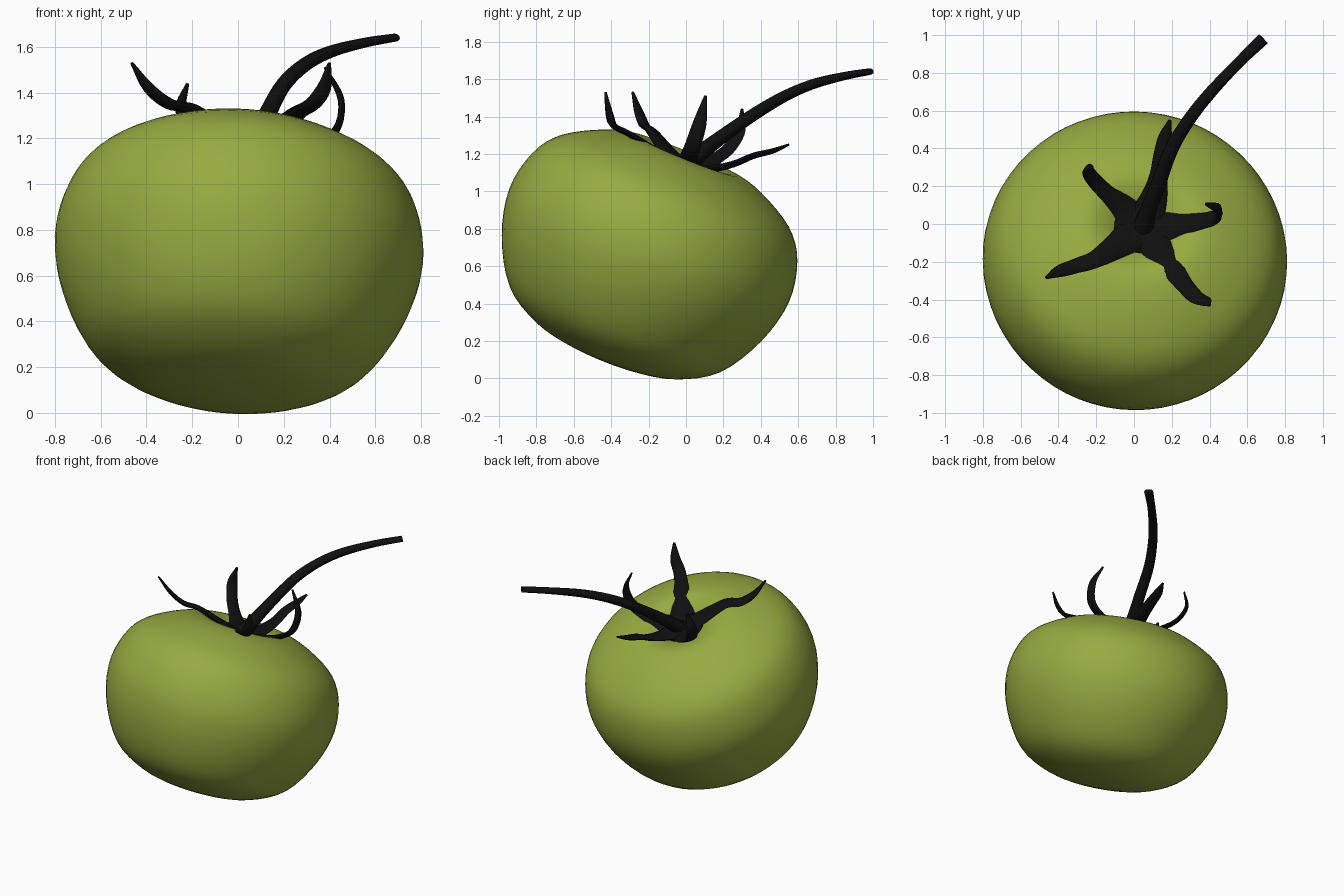
import bpy, bmesh, math
from mathutils import Vector

if "Cube" in bpy.data.objects:
    bpy.data.objects.remove(bpy.data.objects["Cube"])


def material(name, rgb):
    m = bpy.data.materials.new(name)
    m.diffuse_color = (*rgb, 1)
    m.use_nodes = True
    m.node_tree.nodes["Principled BSDF"].inputs["Base Color"].default_value = m.diffuse_color
    return m


GREEN = material("unripe green", (0.31, 0.40, 0.052))
BLACK = material("dark stem", (0.005, 0.005, 0.005))

CENTRE = Vector((0, -0.215, 0.667))
AXIS = Vector((0.075, 0.375, 0.925)).normalized()   # fruit leans back and slightly right
TILT = AXIS.to_track_quat('Z', 'Y')


def smooth_path(points, steps):
    """Catmull-Rom curve through tuples of any length."""
    p = [Vector(q) for q in points]
    p = [2 * p[0] - p[1]] + p + [2 * p[-1] - p[-2]]
    out = []
    for i in range(1, len(p) - 2):
        a, b, c, d = p[i - 1:i + 3]
        for s in range(steps):
            t = s / steps
            out.append(0.5 * (2 * b + (c - a) * t + (2 * a - 5 * b + 4 * c - d) * t ** 2
                              + (3 * b - a - 3 * c + d) * t ** 3))
    return out + [p[-2]]


def loft(name, rings, mat, angle=60):
    """Skin a list of equal closed rings and cap both ends."""
    bm = bmesh.new()
    vs = [[bm.verts.new(co) for co in ring] for ring in rings]
    n = len(vs[0])
    for a, b in zip(vs, vs[1:]):
        for i in range(n):
            bm.faces.new((a[i], a[(i + 1) % n], b[(i + 1) % n], b[i]))
    bm.faces.new(vs[0])
    bm.faces.new(vs[-1])
    bmesh.ops.recalc_face_normals(bm, faces=bm.faces)
    mesh = bpy.data.meshes.new(name)
    bm.to_mesh(mesh)
    bm.free()
    obj = bpy.data.objects.new(name, mesh)
    bpy.context.collection.objects.link(obj)
    mesh.materials.append(mat)
    bpy.ops.object.select_all(action='DESELECT')
    obj.select_set(True)
    bpy.context.view_layer.objects.active = obj
    bpy.ops.object.shade_smooth_by_angle(angle=math.radians(angle))
    return obj


def revolve(name, profile, mat, segments, steps, lobes=None):
    """Turn a (radius, height) profile about the leaning fruit axis."""
    rings = []
    for q in smooth_path(profile, steps):
        r, h = max(q[0], 0.001), q[1]
        ring = []
        for i in range(segments):
            a = math.tau * i / segments
            ring.append(CENTRE + TILT @ Vector((r * math.cos(a), r * math.sin(a), h)))
        rings.append(ring)
    return loft(name, rings, mat)


def strip(name, path, widths, thicks, mat, side=None, sides=10, steps=5):
    """Sweep an ellipse along a path; side fixes the wide direction."""
    data = smooth_path([(*p, w, t) for p, w, t in zip(path, widths, thicks)], steps)
    pts = [Vector(d[:3]) for d in data]
    rings = []
    for i, d in enumerate(data):
        tan = (pts[min(i + 1, len(pts) - 1)] - pts[max(i - 1, 0)]).normalized()
        u = (side - tan * side.dot(tan)).normalized()
        v = tan.cross(u)
        rings.append([pts[i] + u * d[3] * math.cos(math.tau * k / sides)
                      + v * d[4] * math.sin(math.tau * k / sides) for k in range(sides)])
    return loft(name, rings, mat)


# fruit body, with a dimple around the stalk
revolve("fruit_body", [(0, -0.615), (0.2, -0.605), (0.41, -0.558), (0.61, -0.435), (0.75, -0.2),
                       (0.807, 0.05), (0.765, 0.27), (0.66, 0.415), (0.46, 0.528), (0.3, 0.57),
                       (0.18, 0.535), (0.08, 0.47), (0, 0.445)], GREEN, 64, 4)

# calyx hub sitting in the dimple
revolve("calyx_hub", [(0, 0.44), (0.09, 0.475), (0.145, 0.52), (0.12, 0.53), (0.06, 0.525),
                      (0, 0.535)], BLACK, 24, 3)

# five curling sepals
HUB = CENTRE + AXIS * 0.505
SEPALS = {
    "sepal_back": [(0.10, 0.12, 1.12), (0.13, 0.25, 1.145), (0.145, 0.36, 1.19),
                   (0.165, 0.46, 1.215), (0.19, 0.55, 1.25)],
    "sepal_back_left": [(-0.05, 0.08, 1.135), (-0.13, 0.15, 1.17), (-0.21, 0.23, 1.23),
                        (-0.25, 0.29, 1.33), (-0.22, 0.30, 1.44)],
    "sepal_front_left": [(-0.08, -0.11, 1.23), (-0.2, -0.185, 1.325), (-0.3, -0.22, 1.35),
                         (-0.39, -0.25, 1.42), (-0.465, -0.285, 1.53)],
    "sepal_front_right": [(0.15, -0.16, 1.215), (0.25, -0.3, 1.305), (0.325, -0.385, 1.35),
                          (0.375, -0.41, 1.42), (0.40, -0.43, 1.53)],
    "sepal_right": [(0.2, -0.01, 1.145), (0.33, 0.01, 1.175), (0.43, 0.035, 1.24),
                    (0.45, 0.075, 1.37), (0.38, 0.105, 1.51)],
}
for name, path in SEPALS.items():
    out = Vector(path[2]) - HUB
    strip(name, [HUB] + path, [0.11, 0.075, 0.05, 0.043, 0.036, 0.008],
          [0.02, 0.02, 0.017, 0.016, 0.014, 0.006], BLACK, side=AXIS.cross(out).normalized())

# long arching stalk
strip("stalk", [(0.045, -0.03, 1.12), (0.075, 0.07, 1.2), (0.135, 0.23, 1.32), (0.2, 0.40, 1.435),
                (0.29, 0.55, 1.52), (0.4, 0.69, 1.577), (0.55, 0.85, 1.617), (0.685, 0.98, 1.64)],
      [0.06, 0.045, 0.04, 0.037, 0.034, 0.032, 0.029, 0.033],
      [0.06, 0.045, 0.036, 0.033, 0.03, 0.027, 0.022, 0.018], BLACK,
      side=Vector((0.8, -0.6, 0)), sides=12)
